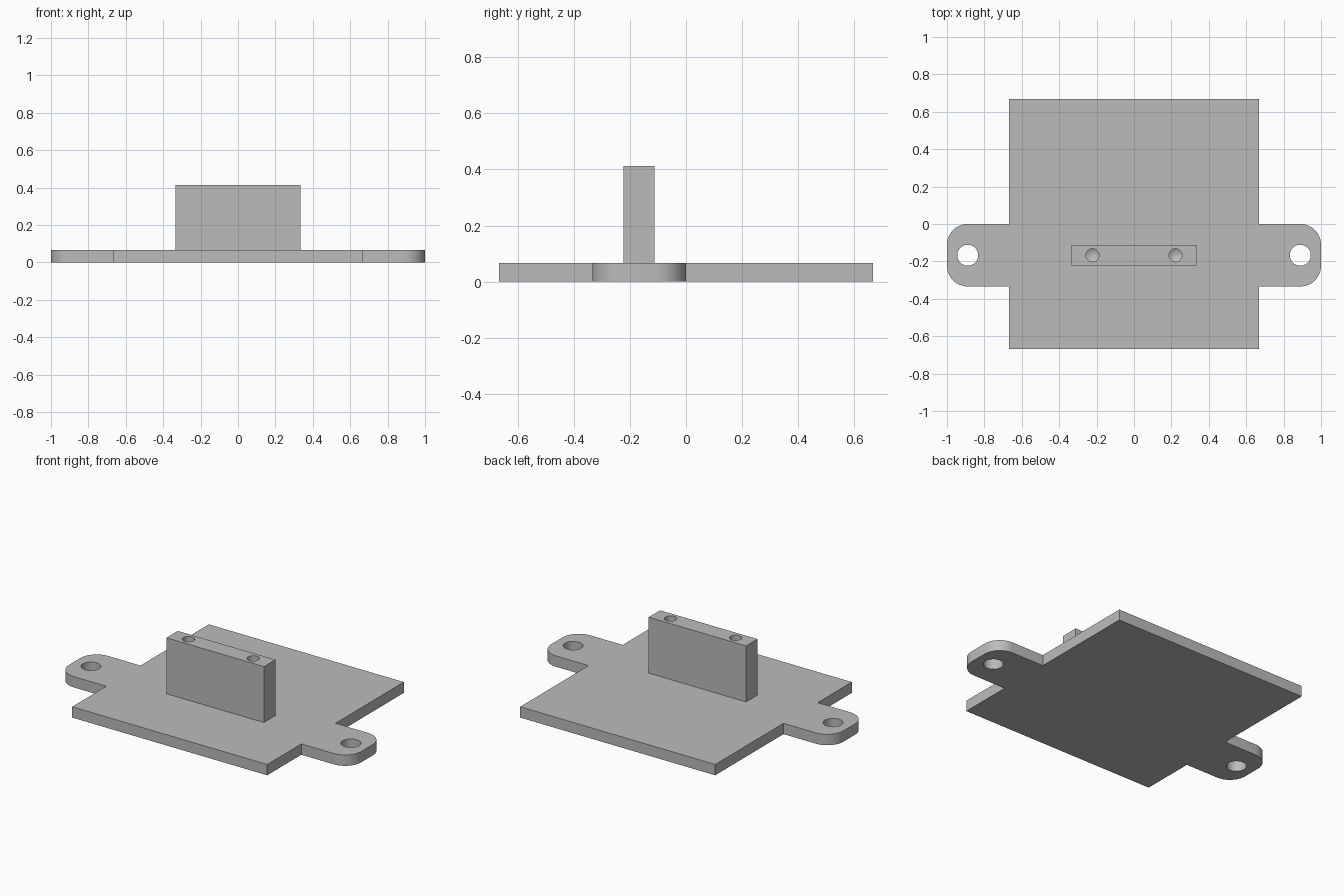
import bpy, bmesh
from math import sin, cos, pi, radians

cube = bpy.data.objects.get("Cube")
if cube:
    bpy.data.objects.remove(cube, do_unlink=True)

grey = bpy.data.materials.new("neutral_grey")
grey.use_nodes = True
colour = (0.5, 0.5, 0.5, 1)
grey.diffuse_color = colour
grey.node_tree.nodes["Principled BSDF"].inputs["Base Color"].default_value = colour

HALF = 0.667       # half width of the square plate
THICK = 0.067      # plate thickness
MID = -0.167       # y of the ears, the post and every hole
EAR = 0.167        # half width of an ear
ROUND = 0.111      # ear corner radius
TOP = 0.413        # top of the post


def finish(name, bm):
    bmesh.ops.recalc_face_normals(bm, faces=bm.faces)
    mesh = bpy.data.meshes.new(name)
    bm.to_mesh(mesh)
    bm.free()
    mesh.materials.append(grey)
    obj = bpy.data.objects.new(name, mesh)
    bpy.context.collection.objects.link(obj)
    return obj


def prism(name, outline, low, high):
    """Extrude a closed xy outline from low to high."""
    bm = bmesh.new()
    face = bm.faces.new([bm.verts.new((x, y, low)) for x, y in outline])
    side = bmesh.ops.extrude_face_region(bm, geom=[face])["geom"]
    for v in side:
        if isinstance(v, bmesh.types.BMVert):
            v.co.z = high
    return finish(name, bm)


def drill(name, x, radius, low, high, tip=0):
    """Round cutter, with an optional pointed end below."""
    bm = bmesh.new()
    steps = 40
    ring = [(x + radius * cos(2 * pi * i / steps), MID + radius * sin(2 * pi * i / steps))
            for i in range(steps)]
    bottom = [bm.verts.new((a, b, low)) for a, b in ring]
    top = [bm.verts.new((a, b, high)) for a, b in ring]
    bm.faces.new(top)
    point = bm.verts.new((x, MID, low - tip)) if tip else None
    if not tip:
        bm.faces.new(bottom)
    for i in range(steps):
        j = (i + 1) % steps
        bm.faces.new((bottom[i], bottom[j], top[j], top[i]))
        if tip:
            bm.faces.new((bottom[j], bottom[i], point))
    return finish(name, bm)


def cut(obj, cutters):
    """Subtract the cutters, then remove them and smooth round walls."""
    bpy.ops.object.select_all(action="DESELECT")
    obj.select_set(True)
    bpy.context.view_layer.objects.active = obj
    for cutter in cutters:
        cutter.hide_render = True
        mod = obj.modifiers.new("hole", "BOOLEAN")
        mod.operation = "DIFFERENCE"
        mod.solver = "EXACT"
        mod.object = cutter
        bpy.ops.object.modifier_apply(modifier=mod.name)
        bpy.data.objects.remove(cutter, do_unlink=True)
    bpy.ops.object.shade_smooth_by_angle(angle=radians(30))


def corner(cx, cy, start):
    return [(cx + ROUND * cos(start + pi / 2 * i / 12),
             cy + ROUND * sin(start + pi / 2 * i / 12)) for i in range(13)]


# Square plate with a rounded mounting ear on each side
inset = EAR - ROUND
right_half = [(HALF, -HALF), (HALF, MID - EAR)]
right_half += corner(1 - ROUND, MID - inset, -pi / 2)
right_half += corner(1 - ROUND, MID + inset, 0)
right_half += [(HALF, MID + EAR), (HALF, HALF)]
left_half = [(-x, y) for x, y in reversed(right_half)]
plate = prism("base_plate", right_half + left_half, 0, THICK)
cut(plate, [drill("ear_hole_cutter", s * 0.889, 0.056, -0.1, 0.2) for s in (-1, 1)])

# Upright post with two drilled blind holes in its top
w, d = 0.333, 0.0555
post = prism("upright_post", [(-w, MID - d), (w, MID - d), (w, MID + d), (-w, MID + d)],
             THICK, TOP)
cut(post, [drill("post_hole_cutter", s * 0.222, 0.035, TOP - 0.2, TOP + 0.1, 0.02)
           for s in (-1, 1)])
